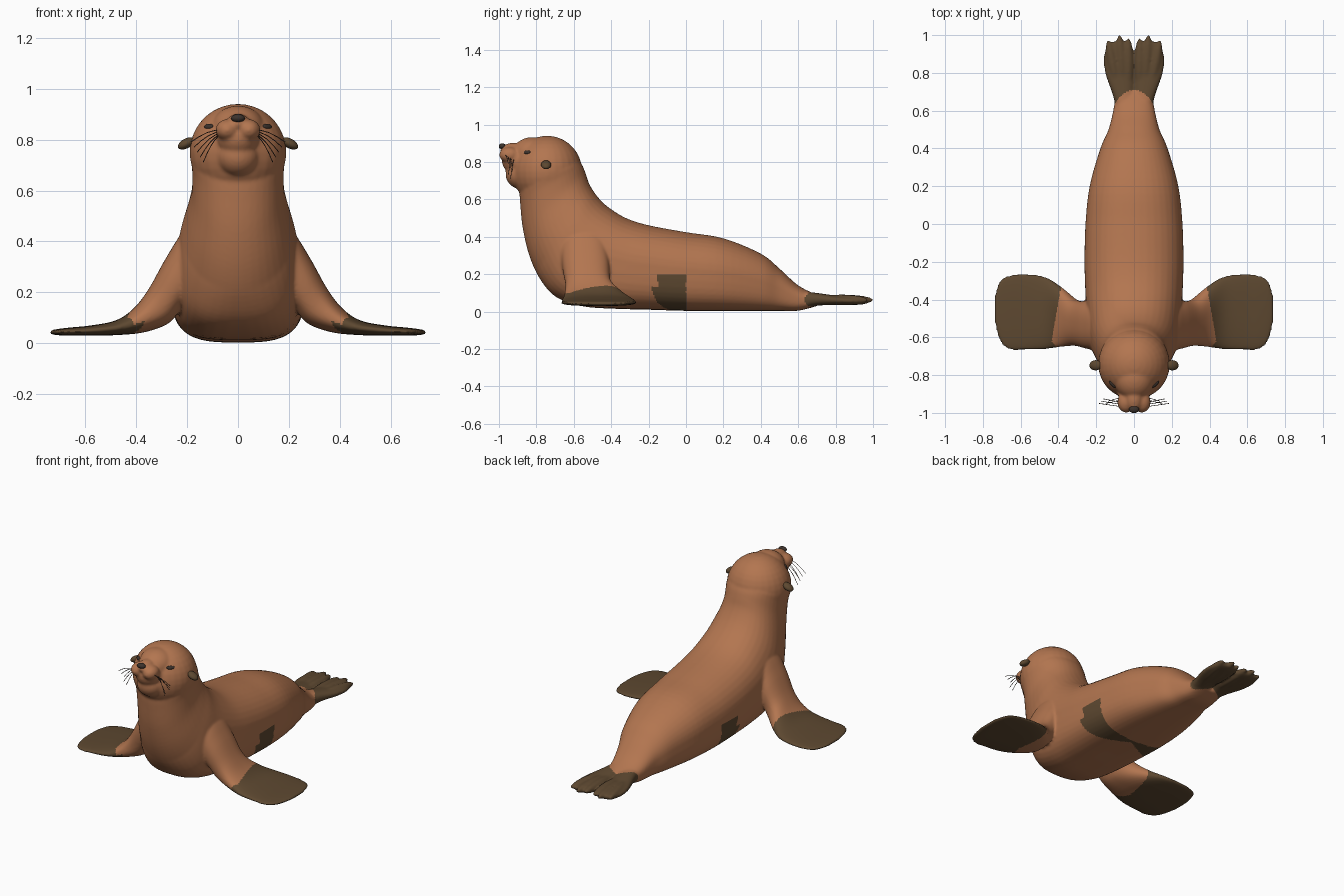
import bpy, bmesh, math
from mathutils import Vector, Matrix

if "Cube" in bpy.data.objects:
    bpy.data.objects.remove(bpy.data.objects["Cube"])


def material(name, rgb):
    m = bpy.data.materials.new(name)
    m.diffuse_color = (*rgb, 1)
    m.use_nodes = True
    m.node_tree.nodes["Principled BSDF"].inputs["Base Color"].default_value = m.diffuse_color
    return m


FUR = material("brown fur", (0.45, 0.18, 0.08))
DARK = material("dark flipper skin", (0.11, 0.065, 0.03))
BLACK = material("nose and eye", (0.045, 0.032, 0.025))


def spline(rows, steps=5):
    """Catmull-Rom interpolation of parameter rows."""
    out = []
    for i in range(len(rows) - 1):
        p = [rows[max(0, min(len(rows) - 1, i + k))] for k in (-1, 0, 1, 2)]
        for j in range(steps):
            t = j / steps
            out.append([0.5 * (2 * b + (c - a) * t + (2 * a - 5 * b + 4 * c - d) * t * t
                               + (3 * b - a - 3 * c + d) * t ** 3) for a, b, c, d in zip(*p)])
    return out + [list(rows[-1])]


def spow(v, p):
    return math.copysign(abs(v) ** p, v)


def loft(bm, sections, n=40):
    """Sections: (centre, side half-vector, up half-vector, top power, bottom power)."""
    rings = []
    for c, u, v, pt, pb in sections:
        ring = []
        for k in range(n):
            a = 2 * math.pi * (k + 0.5) / n
            p = pt if math.sin(a) > 0 else pb
            ring.append(bm.verts.new(c + u * spow(math.cos(a), p) + v * spow(math.sin(a), p)))
        rings.append(ring)
    for r, q in zip(rings, rings[1:]):
        for k in range(n):
            bm.faces.new((r[k], r[(k + 1) % n], q[(k + 1) % n], q[k]))
    bm.faces.new(rings[0])
    bm.faces.new(rings[-1])


def ball(bm, c, r, rot=None):
    m = Matrix.Translation(c) @ (rot or Matrix()) @ Matrix.Diagonal((*r, 1))
    bmesh.ops.create_uvsphere(bm, u_segments=28, v_segments=18, radius=1, matrix=m)


def finish(bm, name, mat):
    bmesh.ops.recalc_face_normals(bm, faces=bm.faces)
    me = bpy.data.meshes.new(name)
    bm.to_mesh(me)
    bm.free()
    ob = bpy.data.objects.new(name, me)
    bpy.context.collection.objects.link(ob)
    me.materials.append(mat)
    me.shade_smooth()
    return ob


# Trunk and neck: back y, z, belly y, z, half width
TRUNK = [(.70, .09, .70, .03, .095), (.6, .14, .6, .005, .11), (.5, .23, .5, .004, .135),
         (.4, .31, .4, .004, .178), (.2, .392, .2, .003, .235), (0, .425, 0, .004, .257),
         (-.2, .462, -.2, .01, .262), (-.32, .50, -.38, .015, .258), (-.41, .555, -.55, .028, .25),
         (-.46, .60, -.69, .075, .24), (-.495, .645, -.775, .165, .225), (-.52, .69, -.835, .29, .202),
         (-.535, .735, -.872, .44, .182), (-.55, .775, -.887, .58, .18), (-.565, .80, -.89, .635, .185)]
# Front flipper: top x, z, bottom x, z, front y, back y
ARM = [(.12, .46, .1, .2, -.67, -.42), (.21, .44, .17, .18, -.67, -.415), (.28, .34, .22, .14, -.66, -.41),
       (.35, .215, .27, .08, -.645, -.40), (.41, .137, .36, .045, -.65, -.335), (.48, .09, .46, .033, -.663, -.28),
       (.58, .07, .58, .03, -.668, -.263), (.66, .062, .66, .03, -.664, -.272),
       (.71, .056, .71, .032, -.62, -.30), (.738, .05, .738, .037, -.52, -.38)]
# Hind flipper: y, inner x, outer x, bottom z, top z
HIND = [(.62, 0, .095, .02, .11), (.7, 0, .118, .032, .1), (.8, .0, .153, .036, .086),
        (.88, .002, .16, .036, .08), (.94, .008, .145, .038, .076), (.965, .03, .125, .045, .07)]

bm = bmesh.new()
secs = []
for by, bz, fy, fz, w in spline(TRUNK):
    top, bot = Vector((0, by, bz)), Vector((0, fy, fz))
    low = .6 + .35 * min(1, max(0, (fz - .01) / .2))
    secs.append(((top + bot) / 2, Vector((w, 0, 0)), (top - bot) / 2, .92, low))
loft(bm, secs)

# Head masses
ball(bm, (0, -.742, .75), (.19, .187, .19))
ball(bm, (0, -.82, .845), (.105, .11, .088))
ball(bm, (0, -.89, .81), (.085, .095, .085))
ball(bm, (0, -.88, .735), (.085, .085, .08))
ball(bm, (0, -.925, .862), (.046, .068, .04))
for s in (-1, 1):
    ball(bm, (s * .042, -.943, .838), (.046, .056, .042))

# Flippers
for s in (-1, 1):
    secs = []
    for tx, tz, ux, uz, yf, yb in spline(ARM):
        top = Vector((s * tx, (yf + yb) / 2, tz))
        bot = Vector((s * ux, (yf + yb) / 2, uz))
        secs.append(((top + bot) / 2, Vector((0, (yb - yf) / 2, 0)), (top - bot) / 2, .85, .85))
    loft(bm, secs)
    secs = []
    for y, xi, xo, z0, z1 in spline(HIND):
        secs.append((Vector((s * (xi + xo) / 2, y, (z0 + z1) / 2)), Vector(((xo - xi) / 2, 0, 0)),
                     Vector((0, 0, (z1 - z0) / 2)), .85, .85))
    loft(bm, secs)
    for bx, tx, ty in ((.03, .03, .985), (.055, .077, 1.003), (.08, .138, .975)):   # toes
        d = Vector((s * (tx - bx), ty - .68, 0))
        rot = Matrix.Rotation(math.atan2(-d.x, d.y), 4, 'Z')
        ball(bm, (s * (bx + tx) / 2, (ty + .68) / 2, .062), (.03, d.length / 2, .029), rot)

# Fuse everything into one smooth skin
skin = finish(bm, "body", FUR)
rm = skin.modifiers.new("fuse", 'REMESH')
rm.mode = 'VOXEL'
rm.voxel_size = .0075
sm = skin.modifiers.new("soften", 'SMOOTH')
sm.factor, sm.iterations = .5, 7
deps = bpy.context.evaluated_depsgraph_get()
mesh = bpy.data.meshes.new_from_object(skin.evaluated_get(deps))
skin.modifiers.clear()
skin.data = mesh
mesh.materials.clear()
mesh.materials.append(FUR)
mesh.materials.append(DARK)
for p in mesh.polygons:
    x, y, z = p.center
    under = .05 if p.normal.z < -.2 else 0
    arm = y < 0 and z < .2 and abs(x) > .485 - under - 2.2 * (y + .47) ** 2
    p.material_index = int(arm or y > .71 - 7 * x * x)
mesh.shade_smooth()
bpy.context.view_layer.update()

# Nose
bm = bmesh.new()
ball(bm, (0, -.982, .884), (.027, .019, .016))
finish(bm, "nose", BLACK)

# Eyes, ears and whiskers
for s, side in ((-1, "left"), (1, "right")):
    hit, loc, nor, _ = skin.ray_cast(Vector((s * .115, -1.3, .852)), Vector((0, 1, 0)))
    if not hit:
        loc, nor = Vector((s * .115, -.87, .852)), Vector((s * .6, -.8, 0))
    bm = bmesh.new()
    ball(bm, loc, (.024, .011, .007), nor.to_track_quat('Z', 'Y').to_matrix().to_4x4())
    finish(bm, side + "_eye", BLACK)

    bm = bmesh.new()
    ball(bm, (s * .203, -.748, .785), (.036, .027, .019), Matrix.Rotation(s * math.radians(28), 4, 'Y'))
    finish(bm, side + "_ear", DARK)

    cu = bpy.data.curves.new(side + "_whiskers", 'CURVE')
    cu.dimensions = '3D'
    cu.bevel_depth, cu.bevel_resolution = .0016, 0
    for k in range(5):
        a = Vector((s * (.06 + .004 * k), -.968 + .012 * k, .84 - .006 * k))
        b = Vector((s * (.185 - .012 * k), -.95 + .012 * (k % 3), .79 - .02 * k))
        sp = cu.splines.new('POLY')
        sp.points.add(4)
        for i, pt in enumerate(sp.points):
            q = a.lerp(b, i / 4)
            q.z += .012 * math.sin(math.pi * i / 4)
            pt.co = (*q, 1)
    cu.materials.append(BLACK)
    bpy.context.collection.objects.link(bpy.data.objects.new(side + "_whiskers", cu))
